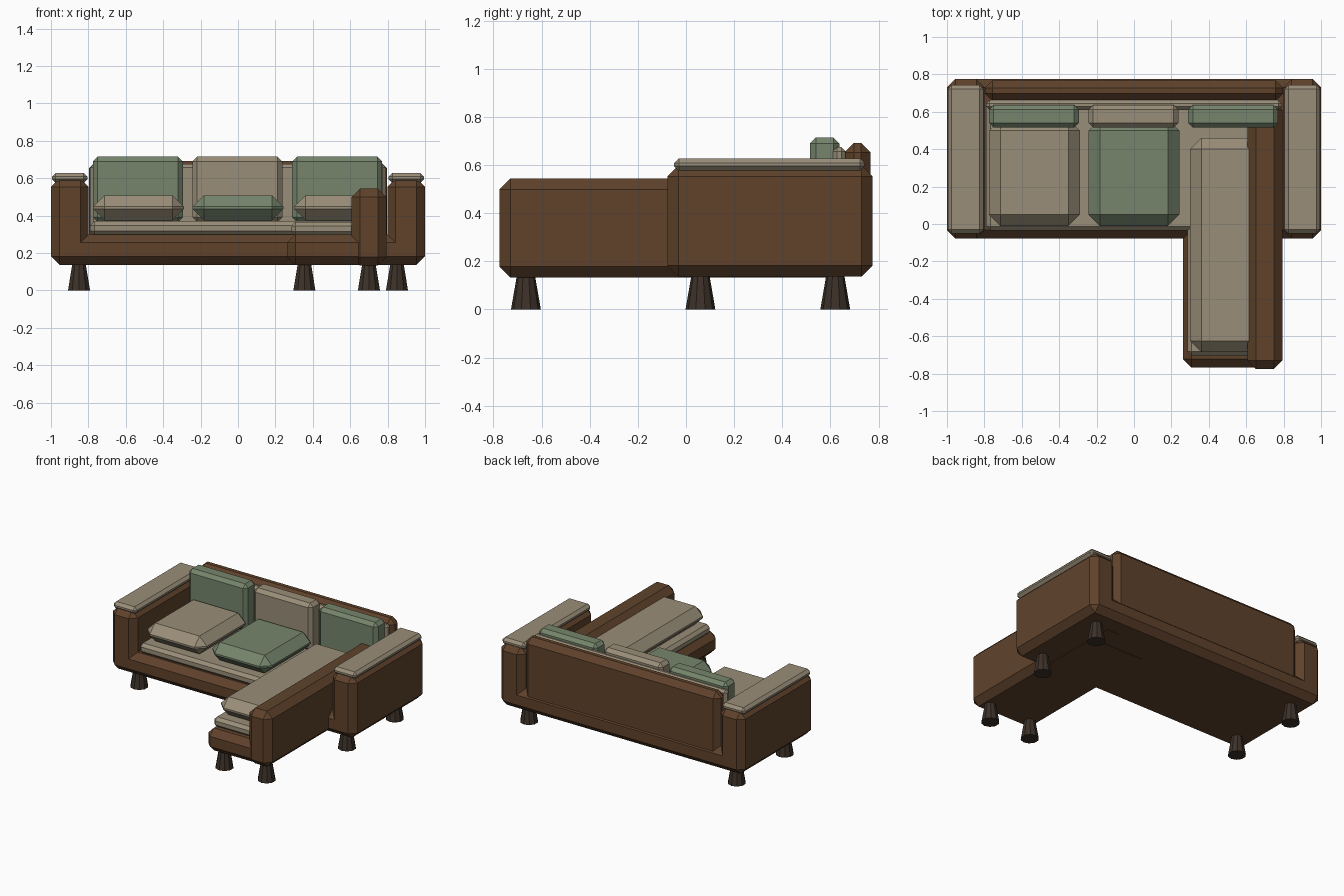
import bpy, bmesh

if "Cube" in bpy.data.objects:
    bpy.data.objects.remove(bpy.data.objects["Cube"])


def material(name, rgb):
    m = bpy.data.materials.new(name)
    m.diffuse_color = (*rgb, 1)
    m.use_nodes = True
    m.node_tree.nodes["Principled BSDF"].inputs["Base Color"].default_value = m.diffuse_color
    return m


BROWN = material("brown_leather", (0.115, 0.055, 0.024))
BEIGE = material("beige_fabric", (0.32, 0.27, 0.19))
GREEN = material("green_fabric", (0.18, 0.235, 0.15))
DARK = material("dark_wood", (0.045, 0.03, 0.021))


def finish(name, bm, mat):
    bmesh.ops.recalc_face_normals(bm, faces=bm.faces)
    me = bpy.data.meshes.new(name)
    bm.to_mesh(me)
    bm.free()
    me.materials.append(mat)
    ob = bpy.data.objects.new(name, me)
    bpy.context.collection.objects.link(ob)
    return ob


def extrude(name, profile, y0, y1, bevel, mat):
    """Extrude an xz profile along y, then chamfer all convex edges."""
    bm = bmesh.new()
    face = bm.faces.new([bm.verts.new((x, y0, z)) for x, z in profile])
    res = bmesh.ops.extrude_face_region(bm, geom=[face], use_keep_orig=True)
    moved = [v for v in res["geom"] if isinstance(v, bmesh.types.BMVert)]
    bmesh.ops.translate(bm, verts=moved, vec=(0, y1 - y0, 0))
    bmesh.ops.recalc_face_normals(bm, faces=bm.faces)
    edges = [e for e in bm.edges if e.calc_face_angle_signed(0) > 0.1]
    bmesh.ops.bevel(bm, geom=edges, offset=bevel, segments=1, profile=0.5, affect="EDGES")
    return finish(name, bm, mat)


def box(name, x, y, z, bevel, mat):
    profile = [(x[0], z[0]), (x[1], z[0]), (x[1], z[1]), (x[0], z[1])]
    return extrude(name, profile, y[0], y[1], bevel, mat)


# Main frame: U-shaped front profile with both arms
frame = [(-1, 0.137), (1, 0.137), (1, 0.598), (0.798, 0.598),
         (0.798, 0.3), (-0.798, 0.3), (-0.798, 0.598), (-1, 0.598)]
extrude("main_frame", frame, -0.077, 0.775, 0.045, BROWN)
box("backrest", (-0.797, 0.797), (0.658, 0.767), (0.2, 0.692), 0.04, BROWN)

# Chaise frame and its side rail
box("chaise_base", (0.263, 0.785), (-0.768, 0.5), (0.135, 0.3), 0.045, BROWN)
box("chaise_rail", (0.607, 0.793), (-0.775, 0.655), (0.133, 0.544), 0.045, BROWN)

# Thin mats on the seat, chaise and backrest
box("seat_mat", (-0.79, 0.79), (-0.035, 0.66), (0.295, 0.37), 0.022, BEIGE)
box("chaise_mat", (0.285, 0.77), (-0.705, 0.45), (0.293, 0.367), 0.022, BEIGE)
box("back_mat", (-0.79, 0.79), (0.61, 0.663), (0.31, 0.675), 0.018, BEIGE)

# Arm pads
for side, s in (("left", -1), ("right", 1)):
    box(side + "_arm_pad", sorted((s * 0.805, s * 0.995)), (-0.05, 0.742),
        (0.575, 0.628), 0.02, BEIGE)

# Loose cushions
for name, x0, seat, back in (("left", -0.775, BEIGE, GREEN), ("middle", -0.243, GREEN, BEIGE)):
    box(name + "_seat_cushion", (x0, x0 + 0.485), (-0.01, 0.56), (0.375, 0.508), 0.06, seat)
    box(name + "_back_cushion", (x0, x0 + 0.48), (0.515, 0.637), (0.365, 0.715), 0.025, back)
box("right_back_cushion", (0.29, 0.77), (0.515, 0.637), (0.365, 0.715), 0.025, GREEN)
box("chaise_cushion", (0.3, 0.775), (-0.685, 0.46), (0.375, 0.508), 0.06, BEIGE)

# Tapered legs, wider at the floor
legs = [(-0.85, 0.06), (0.85, 0.06), (-0.85, 0.62), (0.85, 0.62), (0.355, -0.665), (0.7, -0.665)]
for i, (x, y) in enumerate(legs):
    bm = bmesh.new()
    bmesh.ops.create_cone(bm, cap_ends=True, segments=10, radius1=0.062, radius2=0.036, depth=0.15)
    bmesh.ops.translate(bm, verts=bm.verts, vec=(x, y, 0.075))
    finish(f"leg_{i + 1}", bm, DARK)
